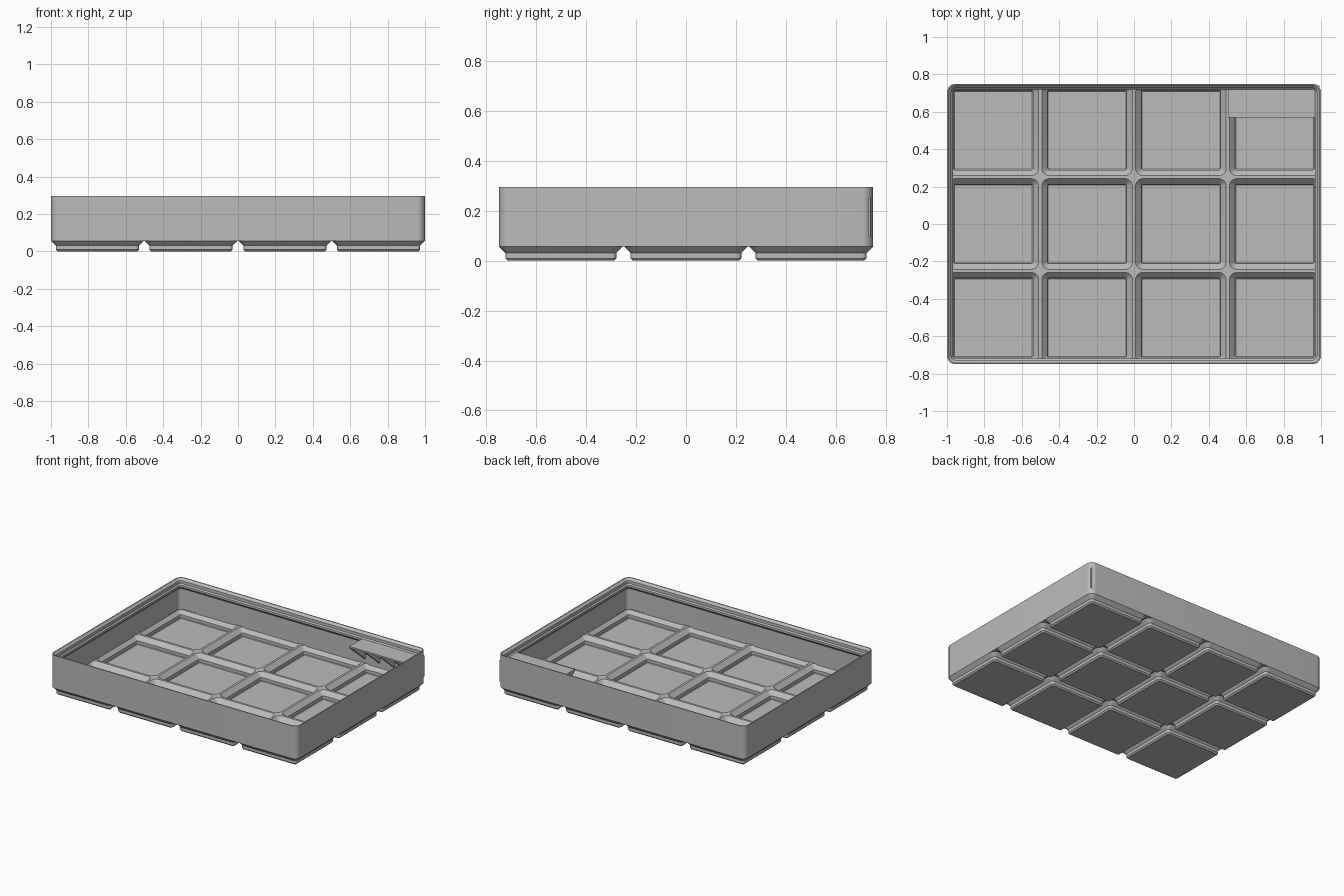
import bpy, bmesh, math
from mathutils import Vector

old = bpy.data.objects.get("Cube")
if old:
    bpy.data.objects.remove(old, do_unlink=True)

S = 2 / 167.5                 # millimetres to scene units
HX, HY, R = 83.75, 62.75, 3.75  # tray outline half sizes and corner radius
PITCH = 42

grey = bpy.data.materials.new("plain grey")
grey.use_nodes = True
grey.diffuse_color = (0.5, 0.5, 0.5, 1)
grey.node_tree.nodes["Principled BSDF"].inputs["Base Color"].default_value = (0.5, 0.5, 0.5, 1)


def outline(hx, hy, r, seg=8):
    """Rounded rectangle, counter-clockwise."""
    pts = []
    for k, (sx, sy) in enumerate([(1, 1), (-1, 1), (-1, -1), (1, -1)]):
        for i in range(seg + 1):
            a = math.pi / 2 * (k + i / seg)
            pts.append((sx * (hx - r) + r * math.cos(a), sy * (hy - r) + r * math.sin(a)))
    return pts


def keep_inside(x, y, inset):
    """Pull a point back inside the tray outline."""
    cx = max(R - HX, min(HX - R, x))
    cy = max(R - HY, min(HY - R, y))
    d = Vector((x - cx, y - cy))
    if d.length > R - inset:
        d = d.normalized() * (R - inset)
    return cx + d.x, cy + d.y


def loft(bm, rings, cap_first=False):
    """Skin a list of point rings."""
    rows = [[bm.verts.new(Vector(p) * S) for p in ring] for ring in rings]
    n = len(rows[0])
    for a, b in zip(rows, rows[1:]):
        for i in range(n):
            j = (i + 1) % n
            bm.faces.new((a[i], a[j], b[j], b[i]))
    if cap_first:
        bm.faces.new(rows[0][::-1])


def cell_loft(bm, cx, cy, steps, inset, flip=False):
    """Square rounded loft for one grid cell, ending in a flat rim."""
    rings = []
    for half, z, r in steps:
        rings.append([(*keep_inside(cx + x, cy + y, inset), z) for x, y in outline(half, half, r)])
    first = len(bm.faces)
    loft(bm, rings, True)
    if flip:
        bm.faces.ensure_lookup_table()
        bmesh.ops.reverse_faces(bm, faces=bm.faces[first:])


def finish(bm, name):
    bmesh.ops.dissolve_degenerate(bm, dist=1e-6, edges=bm.edges)
    mesh = bpy.data.meshes.new(name)
    bm.to_mesh(mesh)
    bm.free()
    ob = bpy.data.objects.new(name, mesh)
    bpy.context.collection.objects.link(ob)
    mesh.materials.append(grey)
    bpy.ops.object.select_all(action='DESELECT')
    ob.select_set(True)
    bpy.context.view_layer.objects.active = ob
    bpy.ops.object.shade_smooth_by_angle(angle=math.radians(25))


# Outer wall, stepped rim and inner wall
wall = [(0, 4.75), (0, 24.8), (0.6, 24.8), (1.9, 23.5), (1.9, 21.7), (2.6, 21),
        (2.6, 19.8), (0.95, 18.15), (0.95, 4.9)]
bm = bmesh.new()
loft(bm, [[(x, y, z) for x, y in outline(HX - d, HY - d, R - d)] for d, z in wall])
finish(bm, "tray_wall")

# Stepped feet below and matching hollow pockets above
foot = [(17.8, 0, 0.8), (18.6, 0.8, 1.6), (18.6, 2.6, 1.6), (20.75, 4.75, 3.75), (21, 4.75, 0.02)]
pocket = [(17.4, 1.0, 0.4), (17.75, 1.35, 0.75), (17.75, 3.2, 0.75), (20.3, 5.75, 3.3), (21, 5.75, 0.02)]
feet, pockets = bmesh.new(), bmesh.new()
for i in range(4):
    for j in range(3):
        cx, cy = (i - 1.5) * PITCH, (j - 1) * PITCH
        cell_loft(feet, cx, cy, foot, 0)
        cell_loft(pockets, cx, cy, pocket, 0.3, flip=True)
finish(feet, "feet")
finish(pockets, "floor_pockets")


def prism(bm, x0, x1, profile):
    """Extrude a y-z profile along x."""
    a = [bm.verts.new(Vector((x0, y, z)) * S) for y, z in profile]
    b = [bm.verts.new(Vector((x1, y, z)) * S) for y, z in profile]
    n = len(a)
    for i in range(n):
        j = (i + 1) % n
        bm.faces.new((a[i], a[j], b[j], b[i]))
    bm.faces.new(a[::-1])
    bm.faces.new(b)
    bmesh.ops.recalc_face_normals(bm, faces=bm.faces)


# Label shelf in the back left corner, with triangular ribs under it
back, front, left, right = 62, 47.7, 42, 83
bm = bmesh.new()
prism(bm, left, right, [(front, 20), (back, 20), (back, 21), (front, 21)])
finish(bm, "label_shelf")
bm = bmesh.new()
for k in range(5):
    x = left + k * (right - left - 1.2) / 4
    prism(bm, x, x + 1.2, [(front, 20), (back, 8), (back, 20)])
finish(bm, "shelf_ribs")
